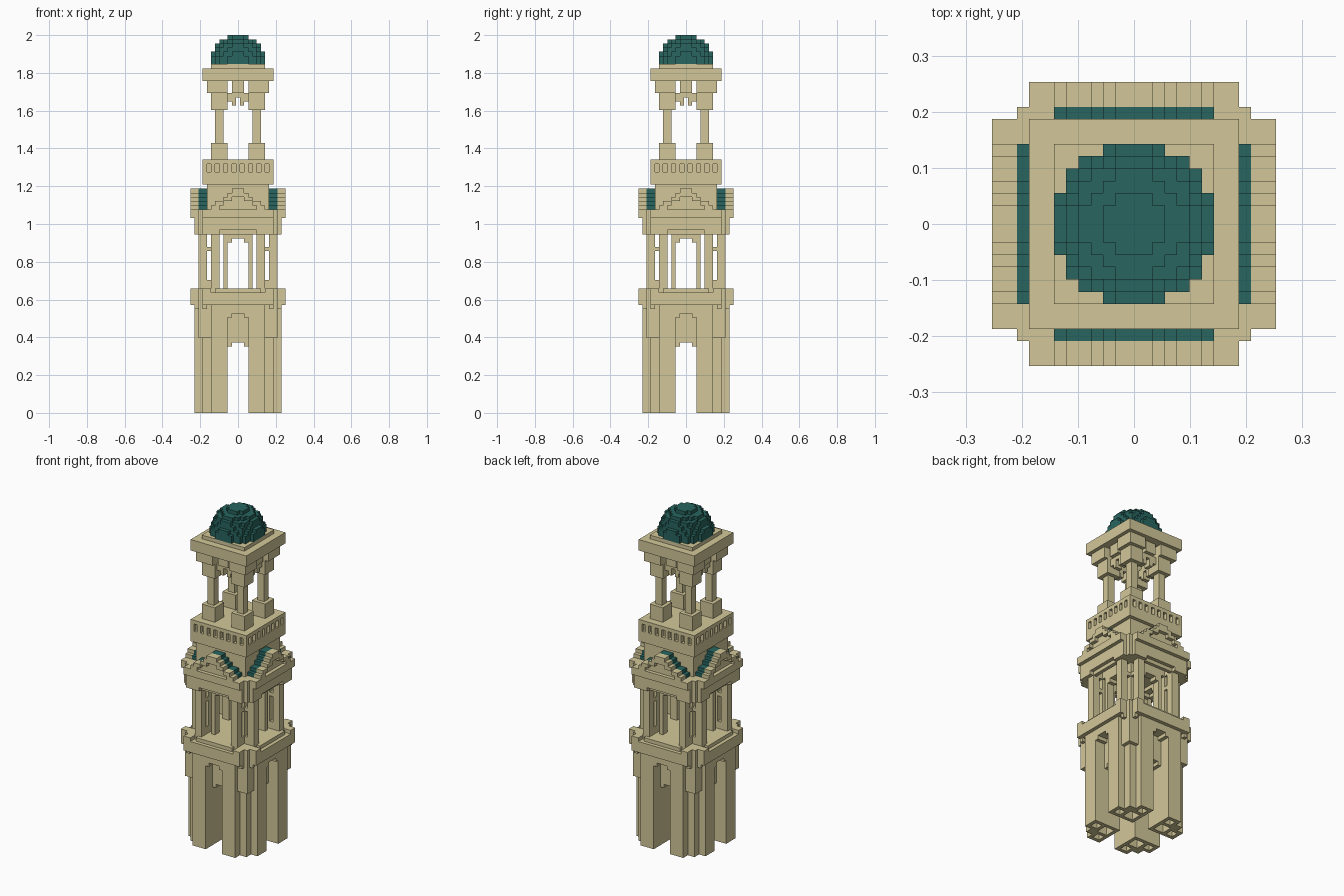
import bpy, bmesh
from mathutils import Vector

cube = bpy.data.objects.get("Cube")
if cube:
    bpy.data.objects.remove(cube)

UNIT = 2 / 91  # edge length of one block


def material(name, rgb):
    m = bpy.data.materials.new(name)
    m.use_nodes = True
    m.diffuse_color = (*rgb, 1)
    m.node_tree.nodes["Principled BSDF"].inputs["Base Color"].default_value = (*rgb, 1)
    return m


SAND = material("sandstone", (0.65, 0.575, 0.32))
TEAL = material("teal_roof", (0.021, 0.13, 0.113))


def block(a0, a1, b0, b1, z0, z1):
    """Blocks at sideways distance a and outward distance b, repeated on all four sides."""
    cells = set()
    for a in range(a0, a1 + 1):
        for b in range(b0, b1 + 1):
            for x, y in ((a, b), (b, a)):
                for sx in (1, -1):
                    for sy in (1, -1):
                        cells.update((x * sx, y * sy, z) for z in range(z0, z1))
    return cells


def slab(half, z0, z1):
    return block(0, half, 0, half, z0, z1)


def build(name, cells, mat):
    """Skin a set of blocks with merged flat faces."""
    bm = bmesh.new()
    verts = {}
    for c in cells:
        for axis in range(3):
            for side in (0, 1):
                step = [0, 0, 0]
                step[axis] = 2 * side - 1
                if tuple(p + s for p, s in zip(c, step)) in cells:
                    continue
                u, w = (axis + 1) % 3, (axis + 2) % 3
                loop = []
                for du, dw in ((0, 0), (1, 0), (1, 1), (0, 1)):
                    p = list(c)
                    p[axis] += side
                    p[u] += du
                    p[w] += dw
                    key = tuple(p)
                    if key not in verts:
                        verts[key] = bm.verts.new(
                            Vector((p[0] - 0.5, p[1] - 0.5, p[2])) * UNIT)
                    loop.append(verts[key])
                bm.faces.new(loop if side else loop[::-1])
    bmesh.ops.dissolve_limit(bm, angle_limit=0.01, verts=bm.verts, edges=bm.edges)
    mesh = bpy.data.meshes.new(name)
    bm.to_mesh(mesh)
    bm.free()
    mesh.materials.append(mat)
    obj = bpy.data.objects.new(name, mesh)
    bpy.context.collection.objects.link(obj)


# Lower shaft: cross plan with corner piers, arched doorways and hollow feet
shaft = block(0, 6, 0, 10, 0, 26) | slab(8, 0, 26) | block(9, 9, 0, 9, 18, 26)
shaft -= block(0, 2, 0, 10, 0, 16) | block(0, 1, 0, 10, 16, 17)
shaft -= block(0, 2, 8, 10, 16, 23) | block(0, 1, 8, 10, 23, 24)
shaft -= block(4, 6, 4, 6, 0, 8) | block(4, 5, 8, 9, 0, 8)
build("lower_shaft", shaft, SAND)

# Ledge above the shaft, with drops near the corners
ledge = block(0, 8, 0, 11, 26, 29) | slab(9, 26, 30)
ledge |= block(0, 5, 0, 10, 29, 30) | block(7, 8, 10, 11, 29, 30)
ledge |= block(8, 8, 9, 10, 25, 26)
build("lower_ledge", ledge, SAND)

# Open colonnade: paired porch columns on plinths around an arched inner frame
build("column_plinths", block(5, 6, 7, 9, 30, 32), SAND)
columns = block(5, 6, 8, 9, 32, 43) | block(5, 6, 7, 7, 39, 40)
build("porch_columns", columns, SAND)
arches = block(3, 3, 5, 6, 30, 43) | block(5, 6, 5, 6, 30, 43)
arches |= block(0, 3, 5, 6, 42, 43) | block(2, 2, 5, 6, 41, 42)
build("inner_arches", arches, SAND)

# Cornice, open above each porch so the roof shows from below
cornice = block(0, 8, 0, 10, 44, 47) | slab(9, 43, 47) | block(5, 8, 9, 10, 43, 44)
cornice |= block(7, 9, 8, 9, 47, 49)
cornice -= block(0, 4, 7, 8, 43, 47)
build("cornice", cornice, SAND)

# Pediments with a sunk panel, and stepped roofs behind them
STEPS = (8, 8, 6, 5, 3, 2, 1)
pediment, roof = set(), set()
for i, half in enumerate(STEPS):
    z = 47 + i
    pediment |= block(0, half, 10, 11, z, z + 1)
    roof |= block(0, min(half, 6), 8, 9, z, z + 1)
for i, half in enumerate((4, 3, 1)):
    pediment -= block(0, half, 11, 11, 49 + i, 50 + i)
build("pediments", pediment, SAND)
build("gable_roofs", roof, TEAL)
build("tower_core", slab(7, 47, 55), SAND)

# Parapet with a row of slots
parapet = slab(8, 55, 61)
for a in (1, 3, 5, 7):
    parapet -= block(a, a, 8, 8, 58, 60)
build("parapet", parapet, SAND)

# Belfry
build("belfry_bases", block(3, 6, 3, 6, 61, 65), SAND)
build("belfry_columns", block(4, 5, 4, 5, 65, 73), SAND)
build("belfry_capitals", block(3, 6, 3, 6, 73, 77) | block(3, 7, 3, 7, 77, 80), SAND)
belfry_arch = block(0, 2, 4, 5, 76, 77) | block(1, 2, 4, 5, 75, 76)
belfry_arch |= block(1, 1, 4, 5, 74, 75) | block(0, 1, 4, 6, 77, 80)
build("belfry_arches", belfry_arch, SAND)
build("belfry_roof", slab(8, 80, 83) | slab(6, 83, 84), SAND)

# Dome
dome = {(x, y, 84 + k) for x in range(-6, 7) for y in range(-6, 7) for k in range(7)
        if x * x + y * y + k * k <= 42}
build("dome", dome, TEAL)
